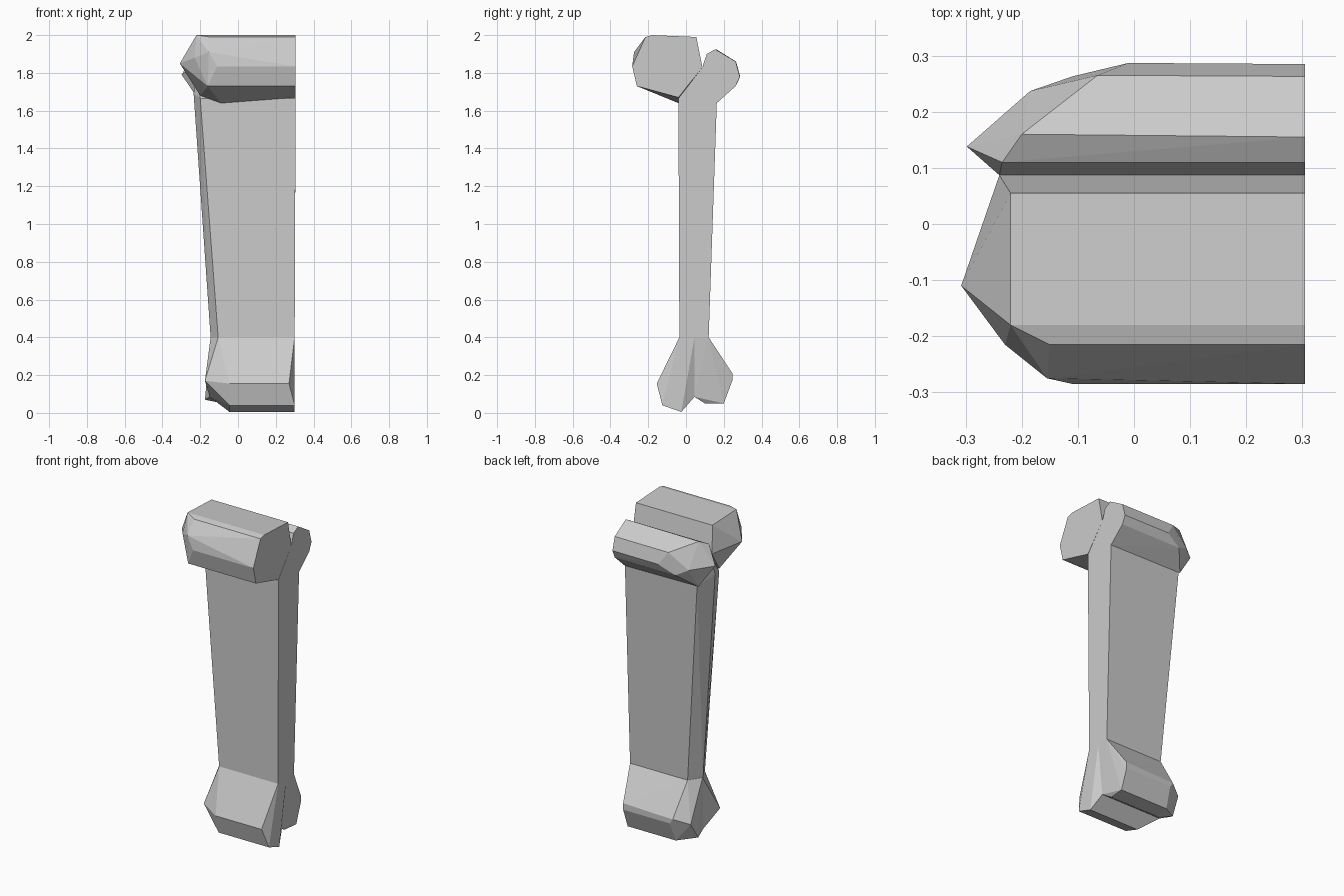
import bpy, bmesh

R = 0.305  # flat cut plane on the right side


def hull(name, profile, left):
    """Faceted solid: flat (y, z) profile on the cut plane plus left-end corners."""
    bm = bmesh.new()
    for p in profile:
        x, y, z = p if len(p) == 3 else (R, *p)
        bm.verts.new((x, y, z))
    for co in left:
        bm.verts.new(co)
    out = bmesh.ops.convex_hull(bm, input=bm.verts[:])
    unused = {g for g in out["geom_interior"] + out["geom_unused"]
              if isinstance(g, bmesh.types.BMVert)}
    bmesh.ops.delete(bm, geom=list(unused), context='VERTS')
    bmesh.ops.recalc_face_normals(bm, faces=bm.faces[:])
    me = bpy.data.meshes.new(name)
    bm.to_mesh(me)
    bm.free()
    ob = bpy.data.objects.new(name, me)
    bpy.context.collection.objects.link(ob)
    return ob


# Tapered shaft, wedge-shaped at the top where the knobs meet
hull("shaft",
     [(-0.04, 1.665), (0.087, 1.83), (0.163, 1.64), (0.3, -0.035, 0.4), (0.3, 0.12, 0.4)],
     [(-0.2, -0.04, 1.665), (-0.235, 0.05, 1.69), (-0.22, 0.087, 1.83), (-0.19, 0.163, 1.64),
      (-0.105, -0.035, 0.4), (-0.145, 0.04, 0.4), (-0.095, 0.12, 0.4)])

# Large front knob at the top
hull("upper_front_knob",
     [(-0.18, 2.0), (-0.215, 1.99), (-0.285, 1.835), (-0.26, 1.73), (-0.04, 1.67),
      (0.087, 1.83), (0.055, 1.99)],
     [(-0.22, -0.18, 2.0), (-0.15, -0.215, 1.99), (-0.22, 0.055, 1.99), (-0.24, 0.087, 1.83),
      (-0.308, -0.11, 1.85), (-0.23, -0.215, 1.88), (-0.155, -0.275, 1.91),
      (-0.11, -0.285, 1.835), (-0.16, -0.26, 1.73), (-0.2, -0.04, 1.68), (-0.09, -0.04, 1.64)])

# Smaller rear knob at the top
hull("upper_rear_knob",
     [(0.087, 1.83), (0.11, 1.9), (0.155, 1.925), (0.263, 1.86), (0.285, 1.78),
      (0.263, 1.73), (0.163, 1.64)],
     [(-0.24, 0.087, 1.83), (-0.235, 0.11, 1.9), (-0.2, 0.16, 1.925), (-0.298, 0.138, 1.79),
      (-0.185, 0.237, 1.77), (-0.065, 0.265, 1.86), (-0.01, 0.287, 1.78),
      (-0.11, 0.263, 1.73), (-0.2, 0.163, 1.645)])

# Front foot
hull("lower_front_knob",
     [(0.3, -0.035, 0.4), (0.3, 0.045, 0.4), (0.27, -0.155, 0.155), (0.3, -0.125, 0.04),
      (0.3, -0.025, 0.005), (0.27, 0.045, 0.085)],
     [(-0.105, -0.035, 0.4), (-0.145, 0.045, 0.4), (-0.045, -0.155, 0.155),
      (-0.175, -0.085, 0.17), (-0.08, -0.08, 0.06), (-0.045, -0.125, 0.04),
      (-0.045, -0.025, 0.005), (-0.15, 0.045, 0.085)])

# Rear foot
hull("lower_rear_knob",
     [(0.3, 0.045, 0.4), (0.3, 0.12, 0.4), (0.26, 0.245, 0.21), (0.26, 0.245, 0.17),
      (0.26, 0.2, 0.05), (0.25, 0.1, 0.05), (0.27, 0.045, 0.085)],
     [(-0.145, 0.045, 0.4), (-0.095, 0.12, 0.4), (-0.08, 0.245, 0.2), (-0.06, 0.245, 0.17),
      (-0.165, 0.19, 0.17), (-0.175, 0.13, 0.07), (-0.07, 0.2, 0.05), (-0.08, 0.1, 0.05),
      (-0.15, 0.045, 0.085)])
